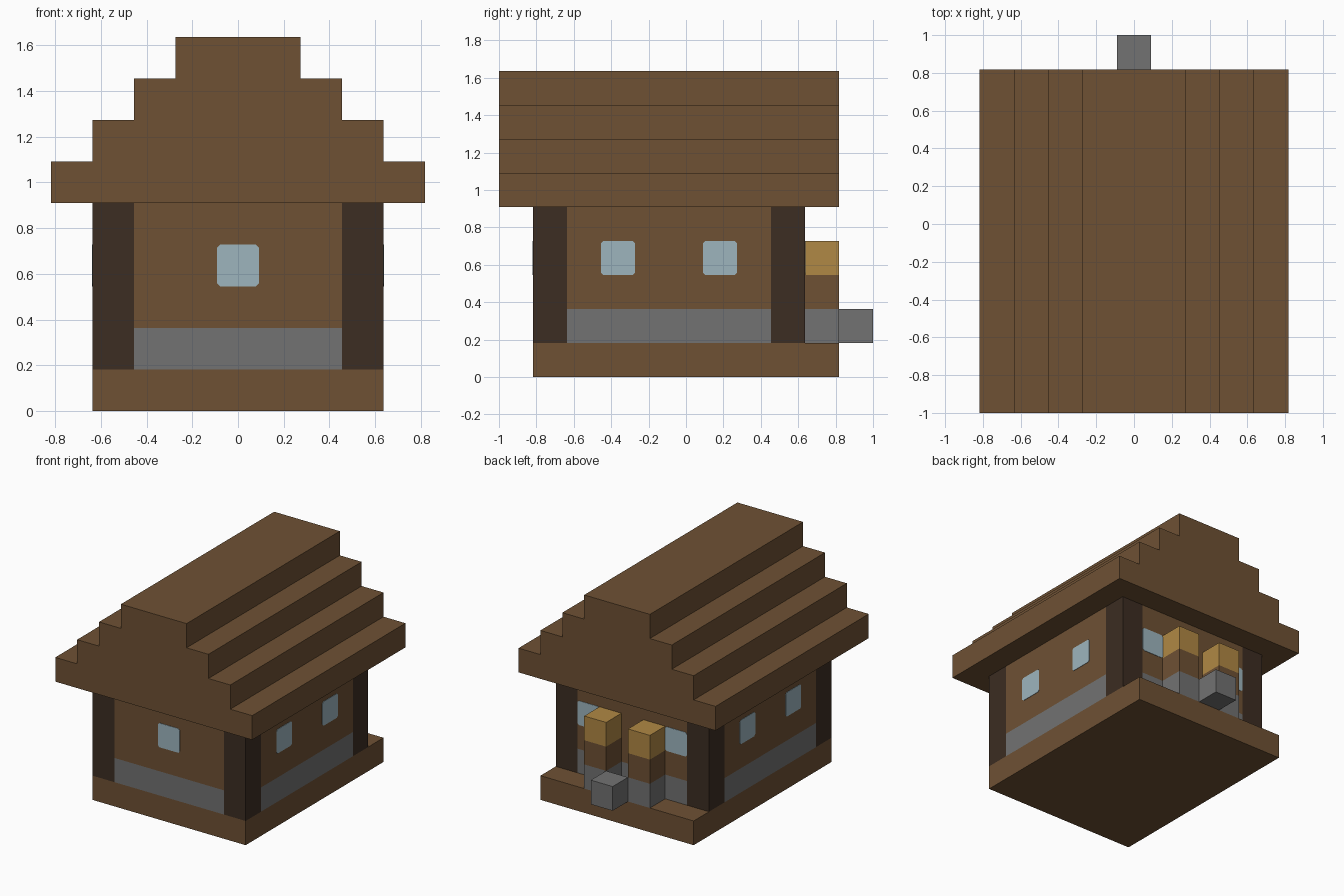
import bpy
import bmesh
from mathutils import Vector

U = 2 / 11  # edge of one building block

cube = bpy.data.objects.get("Cube")
if cube:
    bpy.data.objects.remove(cube, do_unlink=True)


def material(name, r, g, b):
    m = bpy.data.materials.new(name)
    m.use_nodes = True
    m.diffuse_color = (r, g, b, 1)
    m.node_tree.nodes["Principled BSDF"].inputs["Base Color"].default_value = (r, g, b, 1)
    return m


wood = material("plank brown", 0.156, 0.082, 0.034)
dark_wood = material("dark timber", 0.045, 0.026, 0.016)
stone = material("stone grey", 0.168, 0.168, 0.168)
glass = material("pale blue glass", 0.337, 0.462, 0.515)
amber = material("lamp amber", 0.434, 0.246, 0.058)


def add_mesh(name, bm, mat):
    bmesh.ops.recalc_face_normals(bm, faces=bm.faces)
    mesh = bpy.data.meshes.new(name)
    bm.to_mesh(mesh)
    bm.free()
    mesh.materials.append(mat)
    obj = bpy.data.objects.new(name, mesh)
    bpy.context.scene.collection.objects.link(obj)
    return obj


def prism(name, outline, axis, start, depth, mat):
    """Extrude a flat outline, given in the two other axes, along an axis."""
    bm = bmesh.new()
    verts = []
    for a, b in outline:
        p = [a, b]
        p.insert(axis, start)
        verts.append(bm.verts.new(Vector(p)))
    face = bm.faces.new(verts)
    out = bmesh.ops.extrude_face_region(bm, geom=[face])
    move = Vector((0, 0, 0))
    move[axis] = depth
    bmesh.ops.translate(bm, vec=move, verts=[v for v in out["geom"] if isinstance(v, bmesh.types.BMVert)])
    return add_mesh(name, bm, mat)


def box(name, x, y, z, mat):
    """Box from ranges measured in blocks."""
    outline = [(x[0] * U, y[0] * U), (x[1] * U, y[0] * U), (x[1] * U, y[1] * U), (x[0] * U, y[1] * U)]
    return prism(name, outline, 2, z[0] * U, (z[1] - z[0]) * U, mat)


def window(name, axis, side, wall, centre):
    """Thin pane with clipped corners lying on a wall."""
    h, c = U / 2, 0.012
    quarter = [(h, h - c), (h - c, h)]
    outline = quarter + [(-a, b) for a, b in reversed(quarter)]
    outline += [(-a, -b) for a, b in outline]
    outline = [(a + centre * U, b + 3.5 * U) for a, b in outline]
    prism(name, outline, axis, wall * U, side * 0.003, glass)


# Floor platform with a porch at the back
box("floor_platform", (-3.5, 3.5), (-4.5, 4.5), (0, 1), wood)

# Corner posts
for sx, side in ((-3, "right"), (3, "left")):
    for sy, end in ((-4, "front"), (3, "back")):
        box(f"{end}_{side}_post", (sx - 0.5, sx + 0.5), (sy - 0.5, sy + 0.5), (1, 5), dark_wood)

# Walls: a stone course with planks above
walls = {
    "front": ((-2.5, 2.5), (-4.5, -3.5)),
    "back": ((-2.5, 2.5), (2.5, 3.5)),
    "right": ((-3.5, -2.5), (-3.5, 2.5)),
    "left": ((2.5, 3.5), (-3.5, 2.5)),
}
for side, (x, y) in walls.items():
    box(f"{side}_stone_course", x, y, (1, 2), stone)
    box(f"{side}_plank_wall", x, y, (2, 5), wood)

# Windows
window("front_window", 1, -1, -4.5, 0)
for s, side in ((-1, "right"), (1, "left")):
    window(f"back_{side}_window", 1, 1, 3.5, 2 * s)
    for y, place in ((-2, "front"), (1, "rear")):
        window(f"{side}_{place}_window", 0, s, 3.5 * s, y)

# Lamp pillars on the porch
for x, side in ((-1, "right"), (1, "left")):
    layers = (("stone_foot", stone), ("wood_post", wood), ("lamp", amber))
    for i, (part, mat) in enumerate(layers):
        box(f"{side}_pillar_{part}", (x - 0.5, x + 0.5), (3.5, 4.5), (i + 1, i + 2), mat)

# Stone step
box("entrance_step", (-0.5, 0.5), (4.5, 5.5), (1, 2), stone)

# Stepped gable roof
half = []
for i in range(4):
    w = (4.5 - i) * U
    half += [(w, (5 + i) * U), (w, (6 + i) * U)]
# The ridge block is narrower than the eaves by one block per layer
profile = half + [(-x, z) for x, z in reversed(half)]
prism("stepped_roof", profile, 1, -5.5 * U, 10 * U, wood)
